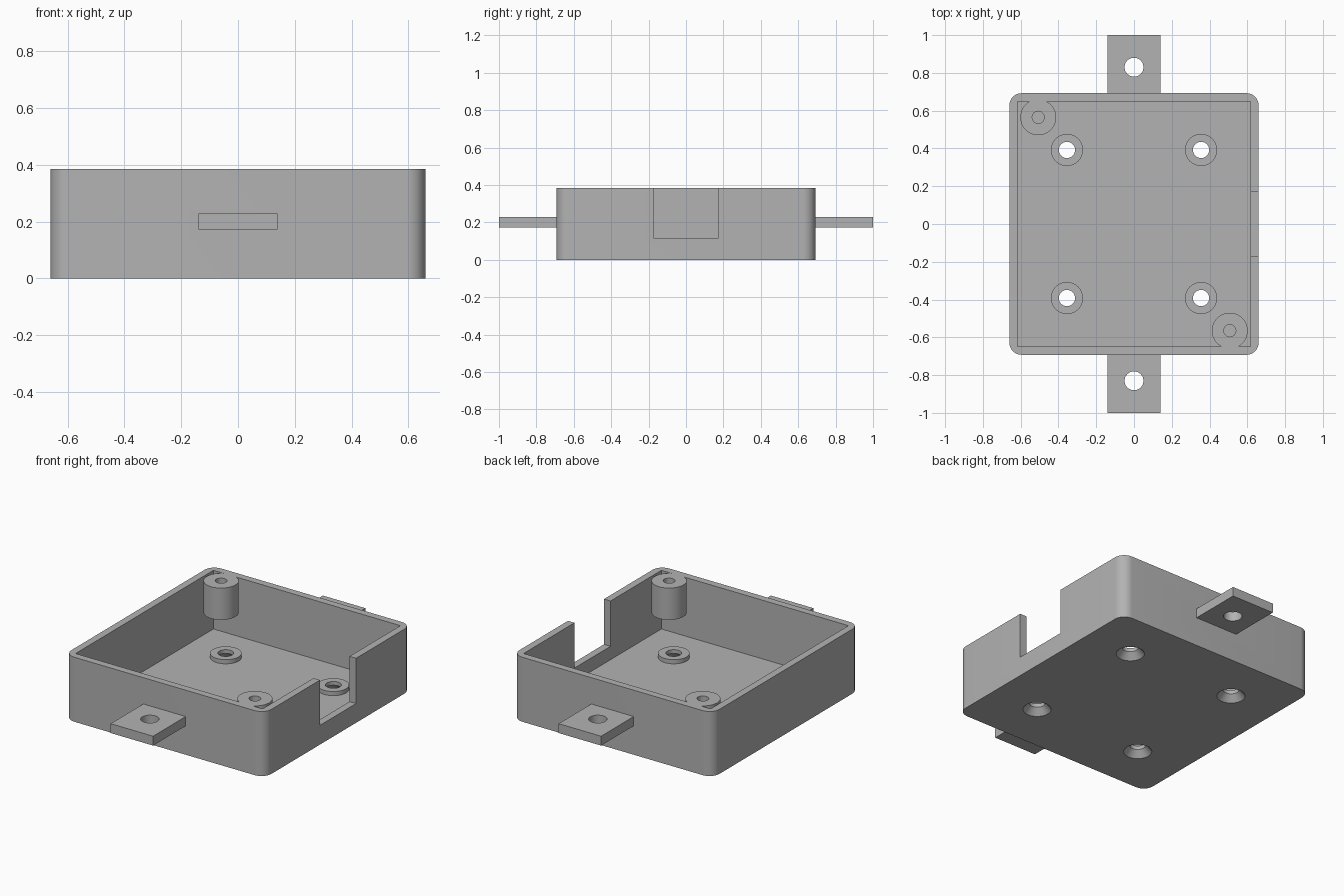
import bpy
import bmesh

default = bpy.data.objects.get("Cube")
if default:
    bpy.data.objects.remove(default, do_unlink=True)

WIDTH, DEPTH, HEIGHT = 1.32, 1.385, 0.385
WALL, FLOOR, CORNER = 0.043, 0.035, 0.065

grey = bpy.data.materials.new("plain grey")
grey.use_nodes = True
colour = (0.45, 0.45, 0.45, 1)
grey.diffuse_color = colour
grey.node_tree.nodes["Principled BSDF"].inputs["Base Color"].default_value = colour


def finish(name, bm):
    mesh = bpy.data.meshes.new(name)
    bm.to_mesh(mesh)
    bm.free()
    mesh.materials.append(grey)
    obj = bpy.data.objects.new(name, mesh)
    bpy.context.collection.objects.link(obj)
    return obj


def block(name, x, y, z, radius=0):
    """Box from (min, max) ranges, with optional rounded upright edges."""
    bm = bmesh.new()
    bmesh.ops.create_cube(bm, size=1)
    for v in bm.verts:
        v.co = [lo + (c + 0.5) * (hi - lo) for c, (lo, hi) in zip(v.co, (x, y, z))]
    if radius:
        upright = [e for e in bm.edges if abs(e.verts[0].co.z - e.verts[1].co.z) > 0.01]
        bmesh.ops.bevel(bm, geom=upright, offset=radius, segments=10,
                        profile=0.5, affect='EDGES')
    return finish(name, bm)


def cylinder(name, x, y, z, r_low, r_high=None):
    """Upright cylinder or cone over the z range."""
    bm = bmesh.new()
    bmesh.ops.create_cone(bm, cap_ends=True, segments=48, radius1=r_low,
                          radius2=r_high or r_low, depth=z[1] - z[0])
    bmesh.ops.translate(bm, verts=bm.verts, vec=(x, y, (z[0] + z[1]) / 2))
    return finish(name, bm)


def combine(target, tool, operation):
    mod = target.modifiers.new(tool.name, 'BOOLEAN')
    mod.operation, mod.object, mod.solver = operation, tool, 'EXACT'
    bpy.context.view_layer.objects.active = target
    bpy.ops.object.modifier_apply(modifier=mod.name)
    bpy.data.objects.remove(tool, do_unlink=True)


# Open tray with rounded outer corners and a square cavity
w, d = WIDTH / 2, DEPTH / 2
case = block("enclosure_tray", (-w, w), (-d, d), (0, HEIGHT), CORNER)
combine(case, block("cavity", (WALL - w, w - WALL), (WALL - d, d - WALL),
                    (FLOOR, 1)), 'DIFFERENCE')

# Cable notch in the left wall
combine(case, block("notch", (w - 0.1, w + 0.1), (-0.17, 0.17), (0.115, 1)), 'DIFFERENCE')

# Raised floor rings with countersunk through holes
for sx in (-1, 1):
    for sy in (-1, 1):
        x, y = sx * 0.355, sy * 0.392
        combine(case, cylinder("ring", x, y, (0.01, 0.06), 0.085), 'UNION')
        combine(case, cylinder("bore", x, y, (-0.1, 0.2), 0.043), 'DIFFERENCE')
        combine(case, cylinder("countersink", x, y, (-0.01, 0.038), 0.085, 0.043),
                'DIFFERENCE')

# Hanging screw posts in two opposite corners, mounting tabs front and back
for s in (-1, 1):
    x, y = s * 0.507, s * -0.565
    combine(case, cylinder("post", x, y, (0.195, HEIGHT), 0.095), 'UNION')
    combine(case, cylinder("screw_hole", x, y, (0.18, 0.5), 0.032), 'DIFFERENCE')
    span = sorted((s * (d - 0.02), s * 1.0))
    combine(case, block("tab", (-0.14, 0.14), span, (0.172, 0.228)), 'UNION')
    combine(case, cylinder("tab_hole", 0, s * 0.83, (0.1, 0.3), 0.05), 'DIFFERENCE')

# Smooth the round surfaces, keep edges crisp
bpy.ops.object.select_all(action='DESELECT')
case.select_set(True)
bpy.context.view_layer.objects.active = case
bpy.ops.object.shade_smooth_by_angle(angle=0.5)
